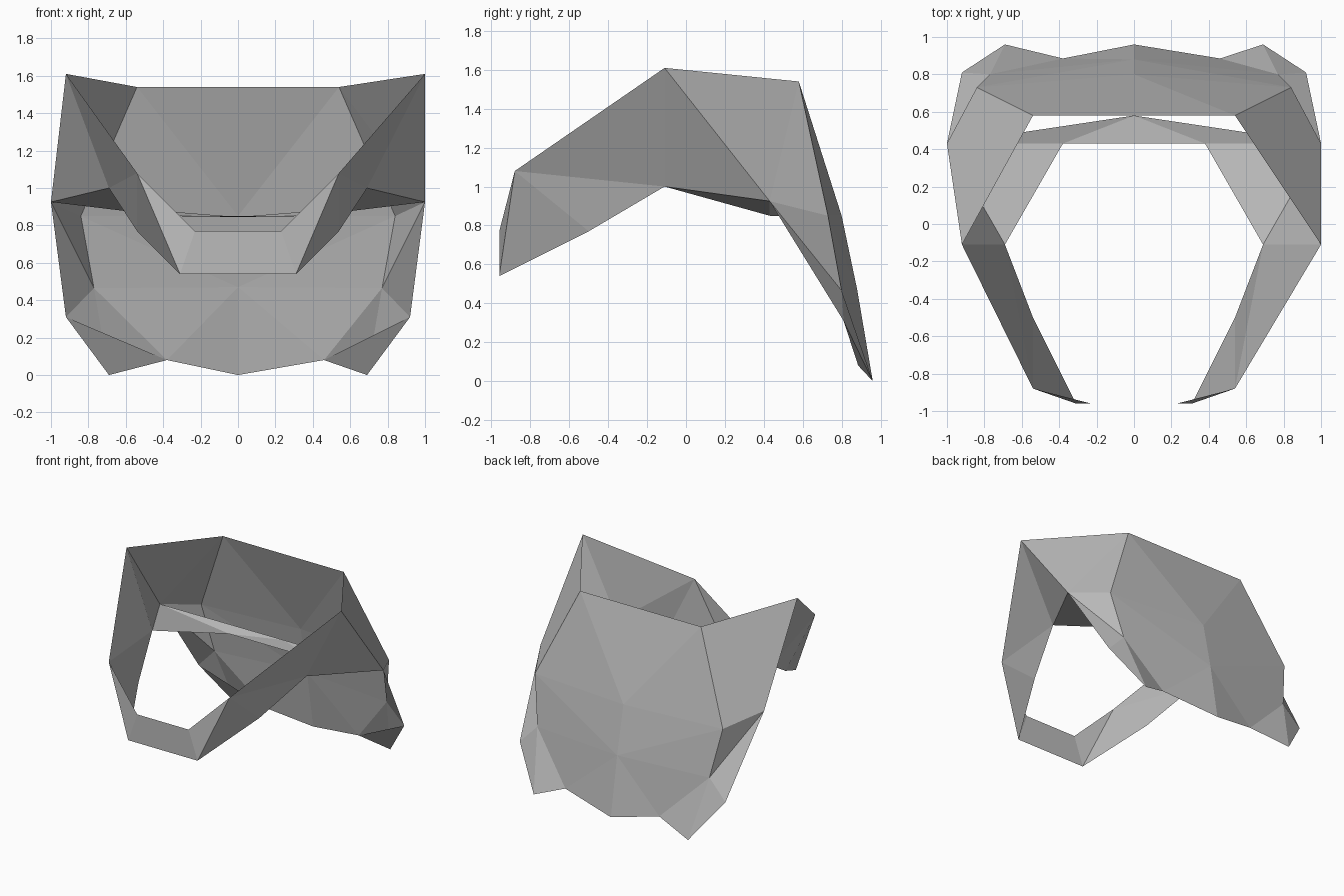
import bpy
import bmesh
from mathutils import Vector

default_cube = bpy.data.objects.get("Cube")
if default_cube:
    bpy.data.objects.remove(default_cube, do_unlink=True)

# One plain grey material
grey = bpy.data.materials.new("plain grey")
grey.use_nodes = True
grey.diffuse_color = (0.5, 0.5, 0.5, 1)
grey.node_tree.nodes["Principled BSDF"].inputs["Base Color"].default_value = (0.5, 0.5, 0.5, 1)

# Corner points on the +x side; those called mid_ lie on the centre line
points = {
    "bar_top": (.23, -.96, .77),
    "bar_low": (.31, -.96, .54),
    "strap_top": (.54, -.88, 1.08),
    "strap_low": (.54, -.5, .77),
    "peak": (1, -.11, 1.61),
    "cheek": (.69, -.11, 1),
    "side": (1, .43, .925),
    "crown": (.54, .58, 1.54),
    "rear": (.84, .73, .85),
    "nape": (.77, .8, .465),
    "flare": (.92, .81, .31),
    "tip": (.69, .96, 0),
    "hem": (.46, .885, .08),
    "shelf": (.38, .43, .85),
    "mid_shelf": (0, .58, .845),
    "mid_rear": (0, .8, .85),
    "mid_nape": (0, .88, .47),
    "mid_hem": (0, .96, 0),
}
# Points where the -x side is a little narrower
narrow = {"peak": .92, "hem": .38}
CENTRE = Vector((0, 0, .8))


def mirror(name):
    if name.startswith("mid_"):
        return name
    return name[1:] if name.startswith("~") else "~" + name


def locate(name):
    base = name.lstrip("~")
    x, y, z = points[base]
    if name.startswith("~"):
        x = -narrow.get(base, x)
    return Vector((x, y, z))


def add_part(title, *faces):
    """Build faces from point names on both sides, facing outwards."""
    bm = bmesh.new()
    verts, done = {}, set()
    for text in faces:
        names = text.split()
        for loop in (names, [mirror(n) for n in names]):
            key = frozenset(loop)
            if key in done:
                continue
            done.add(key)
            for n in loop:
                if n not in verts:
                    verts[n] = bm.verts.new(locate(n))
            face = bm.faces.new([verts[n] for n in loop])
            face.normal_update()
            if face.normal.dot(face.calc_center_median() - CENTRE) < 0:
                face.normal_flip()
    mesh = bpy.data.meshes.new(title)
    bm.to_mesh(mesh)
    bm.free()
    mesh.materials.append(grey)
    obj = bpy.data.objects.new(title, mesh)
    bpy.context.collection.objects.link(obj)


# Narrow bar closing the front
add_part("front_bar", "bar_top bar_low ~bar_low ~bar_top")

# Straps running back to the sides
add_part("side_straps",
         "strap_top bar_top bar_low",
         "strap_top bar_low strap_low",
         "strap_top strap_low cheek",
         "strap_top cheek peak")

# Raised side panels
add_part("side_panels",
         "peak cheek side",
         "peak side crown",
         "crown side rear",
         "rear side nape",
         "side nape flare")

# Inner ledge
add_part("inner_shelf",
         "cheek side shelf",
         "side mid_shelf shelf",
         "shelf mid_shelf ~shelf")

# Back plate with its lower skirt
add_part("back_plate",
         "crown ~crown mid_rear",
         "crown mid_rear rear",
         "rear mid_rear mid_nape",
         "rear mid_nape nape",
         "nape mid_nape hem",
         "mid_nape mid_hem hem")

# Flared lower corners
add_part("corner_flares",
         "nape flare tip",
         "nape tip hem",
         "flare hem tip")
